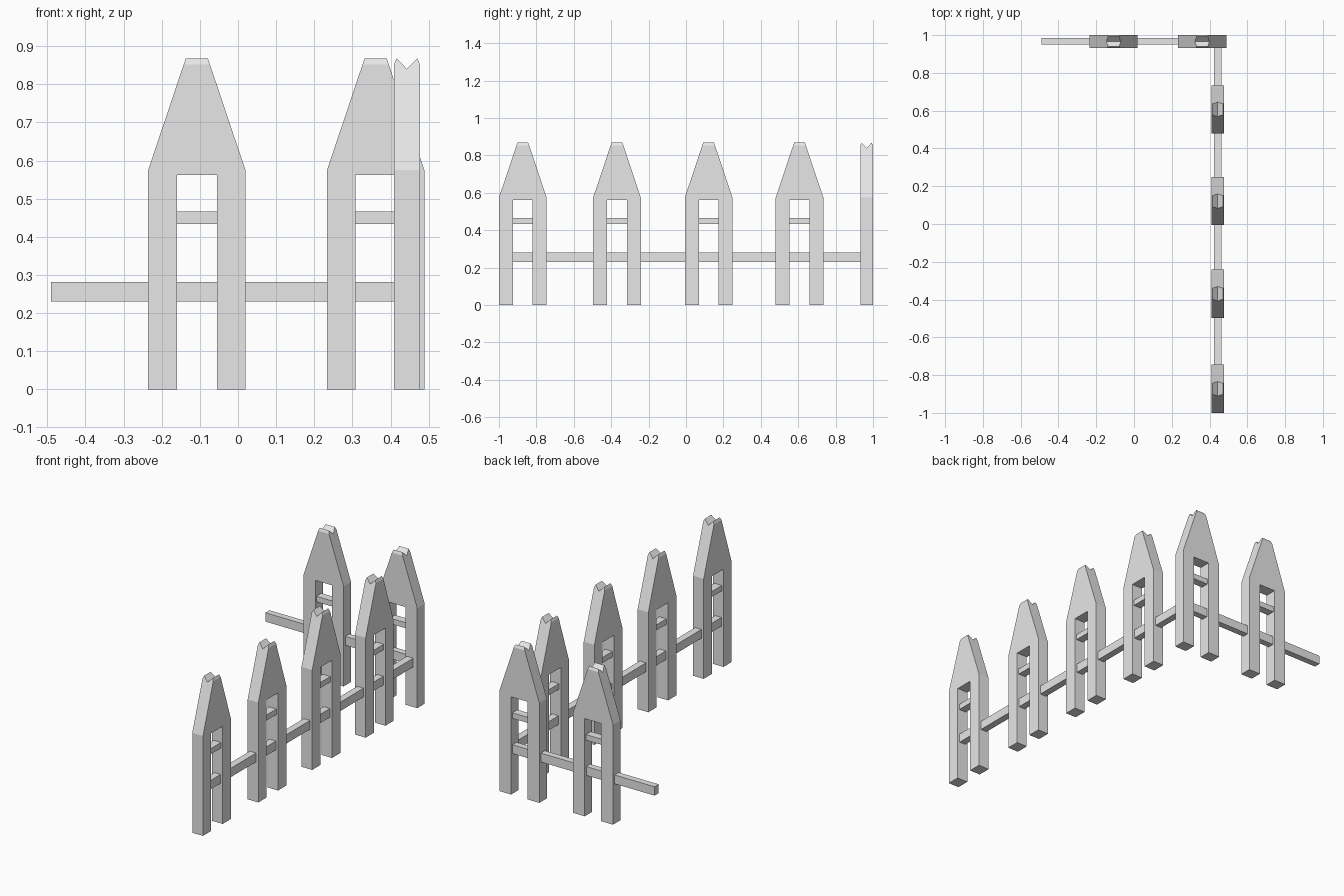
import bpy
import bmesh
from math import pi
from mathutils import Matrix, Vector

cube = bpy.data.objects.get("Cube")
if cube:
    bpy.data.objects.remove(cube, do_unlink=True)

GREY = (0.8, 0.8, 0.8, 1.0)
paint = bpy.data.materials.new("fence_grey")
paint.use_nodes = True
paint.diffuse_color = GREY
paint.node_tree.nodes["Principled BSDF"].inputs["Base Color"].default_value = GREY

HALF_W, HALF_D = 0.1275, 0.034      # picket half width and half thickness
LEG_W, EAVE, SHOULDER, PEAK = 0.075, 0.562, 0.575, 0.868
TIP_W = 0.029


def add_object(name, mesh, matrix=Matrix()):
    obj = bpy.data.objects.new(name, mesh)
    bpy.context.collection.objects.link(obj)
    obj.matrix_world = matrix
    return obj


def finish(bm, name):
    bmesh.ops.recalc_face_normals(bm, faces=bm.faces)
    mesh = bpy.data.meshes.new(name)
    bm.to_mesh(mesh)
    bm.free()
    mesh.materials.append(paint)
    return mesh


def box_mesh(name, low, high):
    low, high = Vector(low), Vector(high)
    bm = bmesh.new()
    bmesh.ops.create_cube(bm, size=1)
    bmesh.ops.scale(bm, vec=high - low, verts=bm.verts)
    bmesh.ops.translate(bm, vec=(low + high) / 2, verts=bm.verts)
    return finish(bm, name)


def cap_mesh():
    """Tapered cap whose chamfered top has a V groove along its width."""
    def half_width(z):
        t = max(0, (z - SHOULDER) / (PEAK - SHOULDER))
        return HALF_W + (TIP_W - HALF_W) * t

    side = [(HALF_D, EAVE), (HALF_D, SHOULDER), (HALF_D, 0.852), (0.027, PEAK)]
    section = side + [(0, 0.84)] + [(-y, z) for y, z in reversed(side)]
    bm = bmesh.new()
    rings = [[bm.verts.new((s * half_width(z), y, z)) for y, z in section]
             for s in (-1, 1)]
    a, b = rings
    count = len(section)
    for i in range(count):
        j = (i + 1) % count
        bm.faces.new((a[i], a[j], b[j], b[i]))
    for ring in rings:
        bm.faces.new((ring[0], ring[1], ring[-2], ring[-1]))
        bm.faces.new(ring[1:-1])
    mesh = finish(bm, "cap")
    return mesh


# Shared picket parts
parts = {
    "left_leg": box_mesh("left_leg", (HALF_W - LEG_W, -HALF_D, 0), (HALF_W, HALF_D, EAVE)),
    "right_leg": box_mesh("right_leg", (-HALF_W, -HALF_D, 0), (LEG_W - HALF_W, HALF_D, EAVE)),
    "crossbar": box_mesh("crossbar", (LEG_W - HALF_W, -0.023, 0.434),
                         (HALF_W - LEG_W, 0.023, 0.466)),
    "cap": cap_mesh(),
}


def picket(name, x, y, angle=0):
    matrix = Matrix.Translation((x, y, 0)) @ Matrix.Rotation(angle, 4, "Z")
    for part, mesh in parts.items():
        add_object(f"{name}_{part}", mesh, matrix)


# Side run and back run of pickets
for i, y in enumerate((-0.8725, -0.369, 0.121, 0.607)):
    picket(f"side_picket_{i + 1}", 0.443, y, pi / 2)
for i, x in enumerate((-0.108, 0.361)):
    picket(f"back_picket_{i + 1}", x, 0.966, 0)

# Rails threading through the pickets
add_object("side_rail", box_mesh("side_rail", (0.423, -0.96, 0.23), (0.463, 0.95, 0.281)))
add_object("back_rail", box_mesh("back_rail", (-0.49, 0.949, 0.23), (0.45, 0.986, 0.281)))
